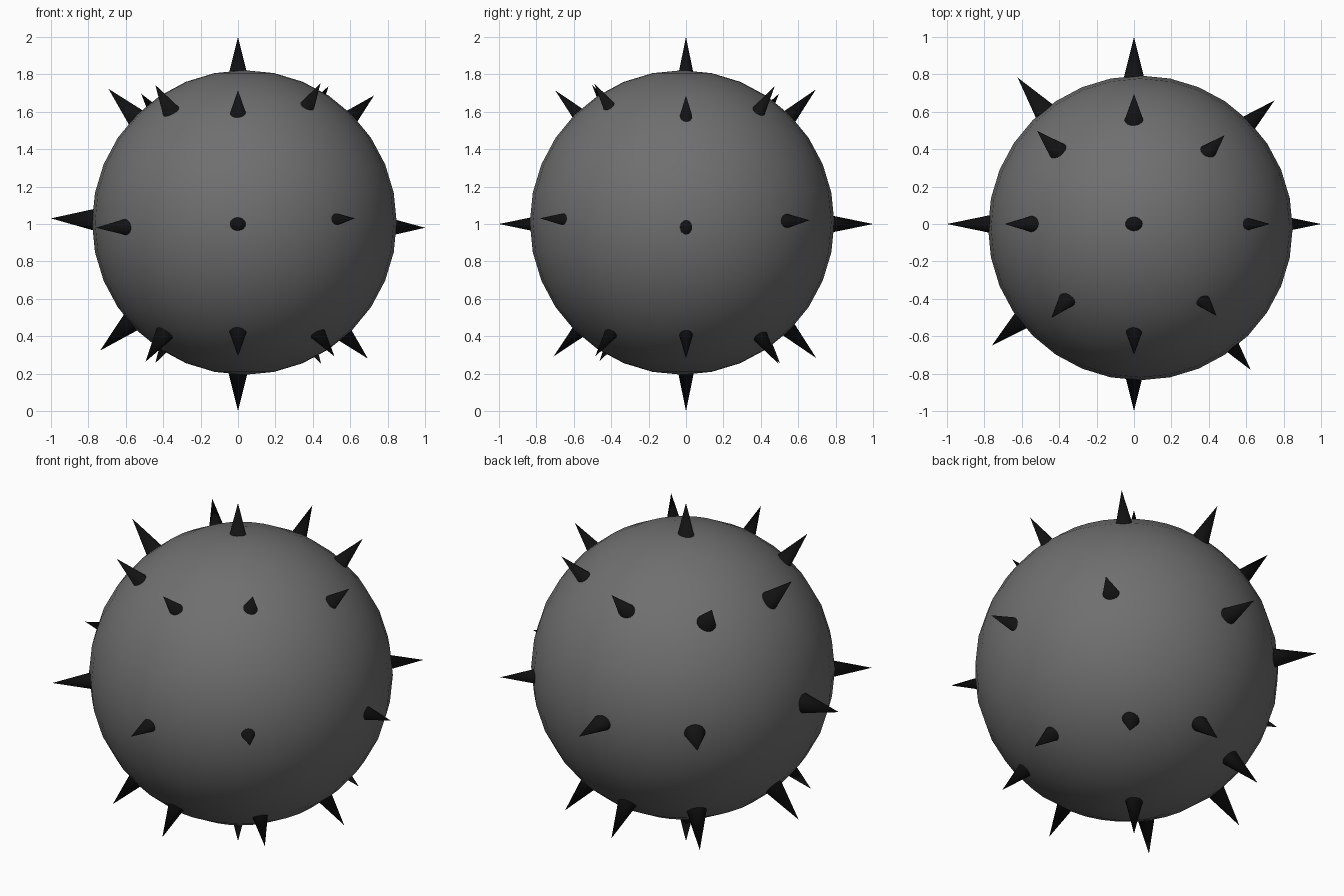
import bpy
from mathutils import Matrix, Vector

cube = bpy.data.objects.get("Cube")
if cube:
    bpy.data.objects.remove(cube, do_unlink=True)


def make_material(name, shade, roughness):
    mat = bpy.data.materials.new(name)
    mat.use_nodes = True
    colour = (shade, shade, shade, 1)
    mat.diffuse_color = colour
    shader = mat.node_tree.nodes["Principled BSDF"]
    shader.inputs["Base Color"].default_value = colour
    shader.inputs["Roughness"].default_value = roughness
    return mat


body_grey = make_material("body_grey", 0.16, 0.6)
spike_black = make_material("spike_black", 0.006, 0.5)

# Round body, slightly off the centre of the spike pattern
bpy.ops.mesh.primitive_uv_sphere_add(segments=32, ring_count=16, radius=0.814,
                                     location=(0.034, -0.021, 1.008))
body = bpy.context.object
body.name = "body"
body.data.materials.append(body_grey)
bpy.ops.object.shade_smooth()

# Spike directions, grouped by the band they sit in
CENTRE = Vector((0, 0, 1))
LENGTH = 0.32
WIDE, NARROW = 0.25, 0.205

bands = {
    "pole": [(0, 0, 1), (0, 0, -1)],
    "upper": [(-.69, 0, .72), (.725, 0, .685), (0, -.7, .715), (0, .69, .715),
              (-.44, -.5, .74), (.44, -.49, .75), (-.52, .5, .7), (.48, .47, .73)],
    "middle": [(-1, 0, .03), (1, 0, -.02), (0, -1, 0), (0, 1, 0),
               (-.76, -.65, -.02), (.62, -.775, .03), (-.62, .78, 0), (.745, .655, .02)],
    "lower": [(-.73, 0, -.67), (.685, 0, -.71), (0, -.7, -.7), (0, .69, -.71),
              (-.49, -.46, -.73), (.51, -.48, -.7), (-.44, .5, -.74), (.44, .49, -.74)],
}


def add_spike(name, direction):
    """Oval cone whose tip is one unit from the centre and whose base is buried."""
    axis = Vector(direction).normalized()
    guide = Vector((0, 0, 1)) if abs(axis.x) > 0.9 else Vector((1, 0, 0))
    wide = (guide - axis * guide.dot(axis)).normalized()
    narrow = axis.cross(wide)
    bpy.ops.mesh.primitive_cone_add(vertices=16, radius1=1, radius2=0, depth=1)
    spike = bpy.context.object
    spike.name = name
    frame = Matrix((wide, narrow, axis)).transposed().to_4x4()
    size = Matrix.Diagonal((WIDE * LENGTH, NARROW * LENGTH, LENGTH, 1))
    place = Matrix.Translation(CENTRE + axis * (1 - LENGTH / 2))
    spike.data.transform(frame @ size)
    spike.matrix_world = place
    spike.data.materials.append(spike_black)
    bpy.ops.object.shade_smooth_by_angle()


for band, directions in bands.items():
    for number, direction in enumerate(directions, 1):
        add_spike(f"{band}_spike_{number}", direction)
